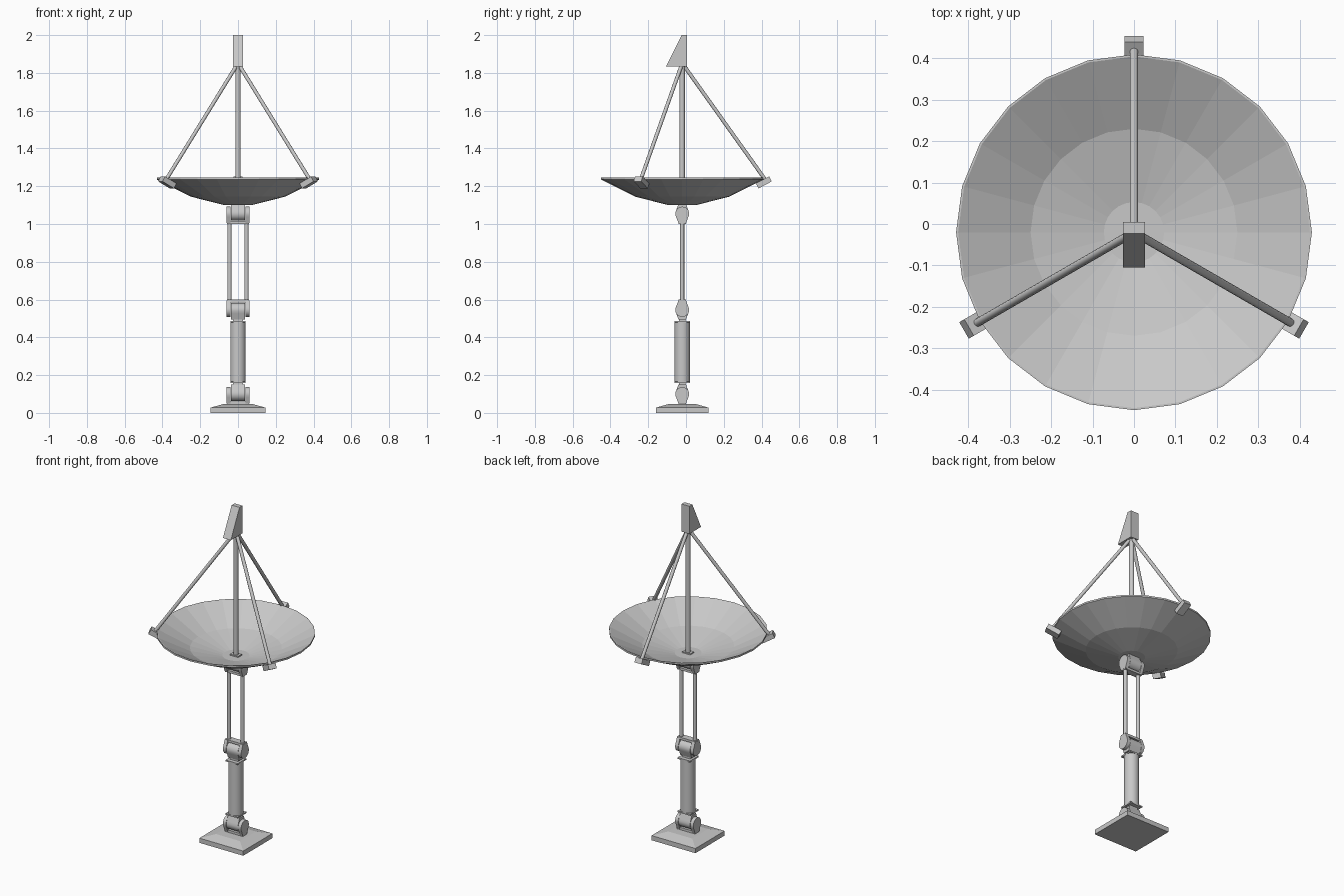
import bpy, bmesh, math
from mathutils import Vector, Matrix

cube = bpy.data.objects.get("Cube")
if cube:
    bpy.data.objects.remove(cube, do_unlink=True)

CY = -0.02  # y of the main axis

grey = bpy.data.materials.new("light_grey")
grey.use_nodes = True
GREY = (0.58, 0.58, 0.58, 1)
grey.diffuse_color = GREY
grey.node_tree.nodes["Principled BSDF"].inputs["Base Color"].default_value = GREY


def finish(name, bm, smooth=False):
    bmesh.ops.recalc_face_normals(bm, faces=bm.faces)
    mesh = bpy.data.meshes.new(name)
    bm.to_mesh(mesh)
    bm.free()
    ob = bpy.data.objects.new(name, mesh)
    bpy.context.collection.objects.link(ob)
    mesh.materials.append(grey)
    if smooth:
        bpy.ops.object.select_all(action='DESELECT')
        ob.select_set(True)
        bpy.context.view_layer.objects.active = ob
        bpy.ops.object.shade_smooth_by_angle(angle=math.radians(35))
    return ob


def box(name, center, size, rot=None):
    bm = bmesh.new()
    m = Matrix.Translation(center) @ (rot or Matrix()) @ Matrix.Diagonal((*size, 1))
    bmesh.ops.create_cube(bm, size=1, matrix=m)
    return finish(name, bm)


def rod(name, a, b, r, sides=16):
    a, b = Vector(a), Vector(b)
    d = b - a
    bm = bmesh.new()
    m = Matrix.Translation((a + b) / 2) @ d.to_track_quat('Z', 'Y').to_matrix().to_4x4()
    bmesh.ops.create_cone(bm, cap_ends=True, segments=sides, radius1=r, radius2=r,
                          depth=d.length, matrix=m)
    return finish(name, bm, True)


def extrude_x(name, profile, x0, x1, smooth=False):
    """Extrude a (y, z) outline from x0 to x1."""
    bm = bmesh.new()
    f = bm.faces.new([bm.verts.new((x0, y, z)) for y, z in profile])
    g = bmesh.ops.extrude_face_region(bm, geom=[f])["geom"]
    bmesh.ops.translate(bm, vec=(x1 - x0, 0, 0),
                        verts=[v for v in g if isinstance(v, bmesh.types.BMVert)])
    return finish(name, bm, smooth)


def lug(name, x0, x1, zc, d):
    """Round eye with a tapering tail pointing up (d=1) or down (d=-1)."""
    r = 0.037
    pts = [(CY - 0.02, zc + d * 0.05)]
    for i in range(13):
        a = math.radians(150 + i * 20)
        pts.append((CY + r * math.cos(a), zc + d * r * math.sin(a)))
    pts.append((CY + 0.02, zc + d * 0.05))
    extrude_x(name, pts, x0, x1, True)


def joint(name, zc, d):
    """Hinge: knuckle tail points along d, fork comes from the other side."""
    lug(name + "_knuckle", -0.038, 0.038, zc, d)
    box(name + "_neck", (0, CY, zc + d * 0.051), (0.054, 0.036, 0.018))
    for side, s in (("left", 1), ("right", -1)):
        lug(f"{name}_fork_{side}", s * 0.04, s * 0.06, zc, -d)
    box(name + "_fork_bridge", (0, CY, zc - d * 0.047), (0.118, 0.038, 0.014))


# Base slab with a sloped top
bm = bmesh.new()
rings = [[bm.verts.new((sx * hx, CY + sy * hy, z))
          for sx, sy in ((-1, -1), (1, -1), (1, 1), (-1, 1))]
         for hx, hy, z in ((0.145, 0.138, 0), (0.145, 0.138, 0.028), (0.08, 0.075, 0.046))]
for lo, hi in zip(rings, rings[1:]):
    for i in range(4):
        j = (i + 1) % 4
        bm.faces.new((lo[i], lo[j], hi[j], hi[i]))
bm.faces.new(rings[0])
bm.faces.new(rings[-1])
finish("base", bm)

# Hinges
joint("lower_joint", 0.10, 1)
joint("middle_joint", 0.545, -1)
joint("upper_joint", 1.055, 1)

# Lower column with square end plates
rod("column", (0, CY, 0.16), (0, CY, 0.485), 0.041, 24)
for label, z in (("bottom", 0.163), ("top", 0.482)):
    box(f"column_plate_{label}", (0, CY, z), (0.082, 0.082, 0.008))

# Twin upper rods
for side, s in (("left", 1), ("right", -1)):
    rod(f"arm_rod_{side}", (s * 0.045, CY, 0.59), (s * 0.045, CY, 1.01), 0.011)

# Dish: lathed thin shell
profile = [(0.073, 1.10), (0.25, 1.145), (0.43, 1.235), (0.43, 1.245),
           (0.425, 1.245), (0.25, 1.153), (0.073, 1.108)]
N = 24
bm = bmesh.new()
rings = [[bm.verts.new((r * math.cos(math.tau * i / N), CY + r * math.sin(math.tau * i / N), z))
          for i in range(N)] for r, z in profile]
for lo, hi in zip(rings, rings[1:]):
    for i in range(N):
        j = (i + 1) % N
        bm.faces.new((lo[i], lo[j], hi[j], hi[i]))
bm.faces.new(rings[0])
bm.faces.new(rings[-1])
finish("dish", bm)

# Central mast, support struts and rim brackets
rod("mast", (0, CY, 1.105), (0, CY, 1.838), 0.014)
for label, deg in (("back", 90), ("right", 210), ("left", 330)):
    a = math.radians(deg)
    c, s = math.cos(a), math.sin(a)
    rod(f"strut_{label}", (0.015 * c, CY + 0.015 * s, 1.83),
        (0.437 * c, CY + 0.437 * s, 1.238), 0.01, 12)
    rot = Matrix.Rotation(a, 4, 'Z') @ Matrix.Rotation(math.radians(-28), 4, 'Y')
    box(f"rim_bracket_{label}", (0.432 * c, CY + 0.432 * s, 1.22), (0.08, 0.046, 0.03), rot)

# Wedge-shaped feed head
extrude_x("feed_head", [(-0.105, 1.835), (0.005, 1.835), (0.005, 2.0), (-0.023, 2.0)],
          -0.026, 0.026)
